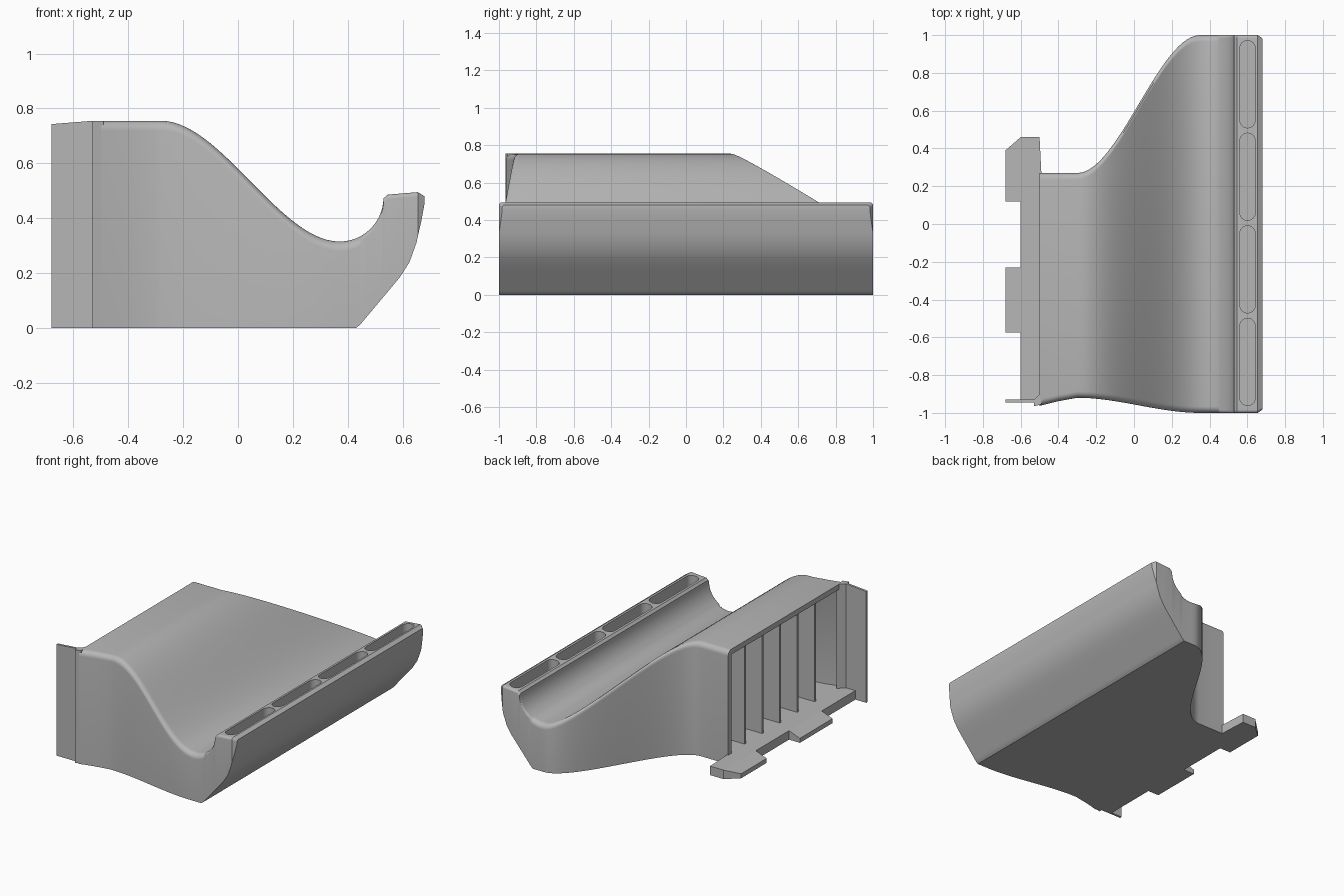
import bpy, bmesh, math

cube = bpy.data.objects.get("Cube")
if cube:
    bpy.data.objects.remove(cube, do_unlink=True)

grey = bpy.data.materials.new("plain grey")
grey.use_nodes = True
color = (0.47, 0.47, 0.47, 1)
grey.diffuse_color = color
grey.node_tree.nodes["Principled BSDF"].inputs["Base Color"].default_value = color


def ease(t):
    t = min(max(t, 0), 1)
    return t * t * (3 - 2 * t)


def interp(points, x):
    if x <= points[0][0]:
        return points[0][1]
    for (xa, za), (xb, zb) in zip(points, points[1:]):
        if x <= xb:
            return za + (zb - za) * (x - xa) / (xb - xa)
    return points[-1][1]


# Profile and plan curves of the cradle, all as functions of x
LIP = [(0.53, 0.472), (0.545, 0.486), (0.655, 0.495), (0.68, 0.48)]
UNDER = [(0.43, 0), (0.445, 0.012), (0.59, 0.185), (0.625, 0.24),
         (0.65, 0.31), (0.668, 0.39), (0.68, 0.455)]


def top(x):
    if x < 0.37:
        return 0.755 - 0.44 * ease((x + 0.28) / 0.65)
    if x < 0.53:
        return 0.475 - 0.16 * math.sqrt(max(0, 1 - ((x - 0.37) / 0.16) ** 2))
    return interp(LIP, x)


def under(x):
    return interp(UNDER, x)


def corner(x):
    return max(0, x - 0.655) * 0.7


def front(x):
    return -0.92 - 0.045 * ease((-0.3 - x) / 0.23) - 0.08 * ease((x + 0.3) / 0.65) + corner(x)


def back(x):
    return 0.27 + 0.73 * ease((x + 0.3) / 0.65) - corner(x)


def finish(name, bm):
    bmesh.ops.recalc_face_normals(bm, faces=bm.faces)
    mesh = bpy.data.meshes.new(name)
    bm.to_mesh(mesh)
    bm.free()
    mesh.materials.append(grey)
    ob = bpy.data.objects.new(name, mesh)
    bpy.context.collection.objects.link(ob)
    return ob


def loft(name, rings):
    """Skin a row of equal-length rings and close both ends."""
    bm = bmesh.new()
    rows = [[bm.verts.new(p) for p in ring] for ring in rings]
    n = len(rows[0])
    for a, b in zip(rows, rows[1:]):
        for i in range(n):
            j = (i + 1) % n
            bm.faces.new((a[i], a[j], b[j], b[i]))
    bm.faces.new(rows[0])
    bm.faces.new(rows[-1])
    return finish(name, bm)


def prism(name, plan, z0, ztop):
    """Upright prism whose top height is a function of x."""
    return loft(name, [[(x, y, z0) for x, y in plan],
                       [(x, y, ztop(x)) for x, y in plan]])


def section(x, y0, y1, z0, z1, r, steps=6):
    """Cross-section with rounded upper corners."""
    r = min(r, (z1 - z0) * 0.45)
    ring = [(x, y1, z0), (x, y0, z0)]
    for cy, start in ((y0 + r, math.pi), (y1 - r, math.pi / 2)):
        for k in range(steps + 1):
            a = start - k / steps * math.pi / 2
            ring.append((x, cy + r * math.cos(a), z1 - r + r * math.sin(a)))
    return ring


def cut(target, cutter):
    mod = target.modifiers.new("cut", "BOOLEAN")
    mod.operation = "DIFFERENCE"
    mod.solver = "EXACT"
    mod.object = cutter
    bpy.context.view_layer.objects.active = target
    bpy.ops.object.modifier_apply(modifier=mod.name)
    bpy.data.objects.remove(cutter, do_unlink=True)


# Cradle body with curved seat and upturned lip
slope = [-0.3 + 0.67 * k / 30 for k in range(31)]
scoop = [0.37 + 0.16 * math.sin(k / 14 * math.pi / 2) for k in range(1, 15)]
stations = sorted([-0.5, -0.4] + slope + scoop
                  + [p[0] for p in LIP[1:]] + [p[0] for p in UNDER[:-1]])
rings = [section(x, front(x), back(x), under(x), top(x), 0.035 if x < 0.45 else 0.016)
         for x in stations]
body = loft("cradle_body", rings)

# Hollow interior, open on one side
inner = [-0.6, -0.5, -0.4] + [-0.3 + 0.6 * k / 20 for k in range(21)]
rings = []
for x in inner:
    c = max(x, -0.5)
    rings.append(section(x, front(c) + 0.03, back(c) - 0.035, 0.06, top(c) - 0.035, 0.01, 2))
cut(body, loft("cavity_cutter", rings))

# Four rounded slots along the lip
for yc in (0.74, 0.25, -0.24, -0.73):
    plan = []
    for side in (1, -1):
        for k in range(13):
            a = math.pi * k / 12 + (0 if side > 0 else math.pi)
            plan.append((0.601 + 0.041 * math.cos(a), yc + side * 0.19 + 0.041 * math.sin(a)))
    cut(body, prism("slot_cutter", plan, 0.34, lambda x: 0.6))

parts = [body]

# Inner stiffening ribs
for i in range(5):
    y = 0.075 - 0.185 * i
    rings = [[(x, y - 0.007, 0.05), (x, y + 0.007, 0.05),
              (x, y + 0.007, top(x) - 0.02), (x, y - 0.007, top(x) - 0.02)]
             for x in [-0.49] + inner[2:]]
    parts.append(loft("rib_%d" % (i + 1), rings))

# Upright side flange
flange = [(-0.68, -0.945), (-0.53, -0.945), (-0.53, -0.965), (-0.49, -0.955),
          (-0.49, -0.89), (-0.53, -0.93), (-0.68, -0.93)]
parts.append(prism("side_flange", flange, 0,
                   lambda x: interp([(-0.68, 0.743), (-0.53, 0.755)], x)))

# Base ledge and its two sloping tabs
ledge = [(-0.6, -0.935), (-0.49, -0.935), (-0.49, 0.26), (-0.5, 0.46), (-0.6, 0.46)]
parts.append(prism("base_ledge", ledge, 0, lambda x: 0.06))


def tab_top(x):
    return 0.03 if x < -0.65 else 0.06


end_tab = [(-0.6, 0.12), (-0.6, 0.46), (-0.68, 0.39), (-0.68, 0.12)]
middle_tab = [(-0.6, -0.575), (-0.6, -0.23), (-0.68, -0.23), (-0.68, -0.575)]
parts.append(prism("end_tab", end_tab, 0, tab_top))
parts.append(prism("middle_tab", middle_tab, 0, tab_top))

# Smooth curves, crisp edges
bpy.ops.object.select_all(action="DESELECT")
for ob in parts:
    ob.select_set(True)
bpy.context.view_layer.objects.active = body
bpy.ops.object.shade_smooth_by_angle(angle=math.radians(30))
